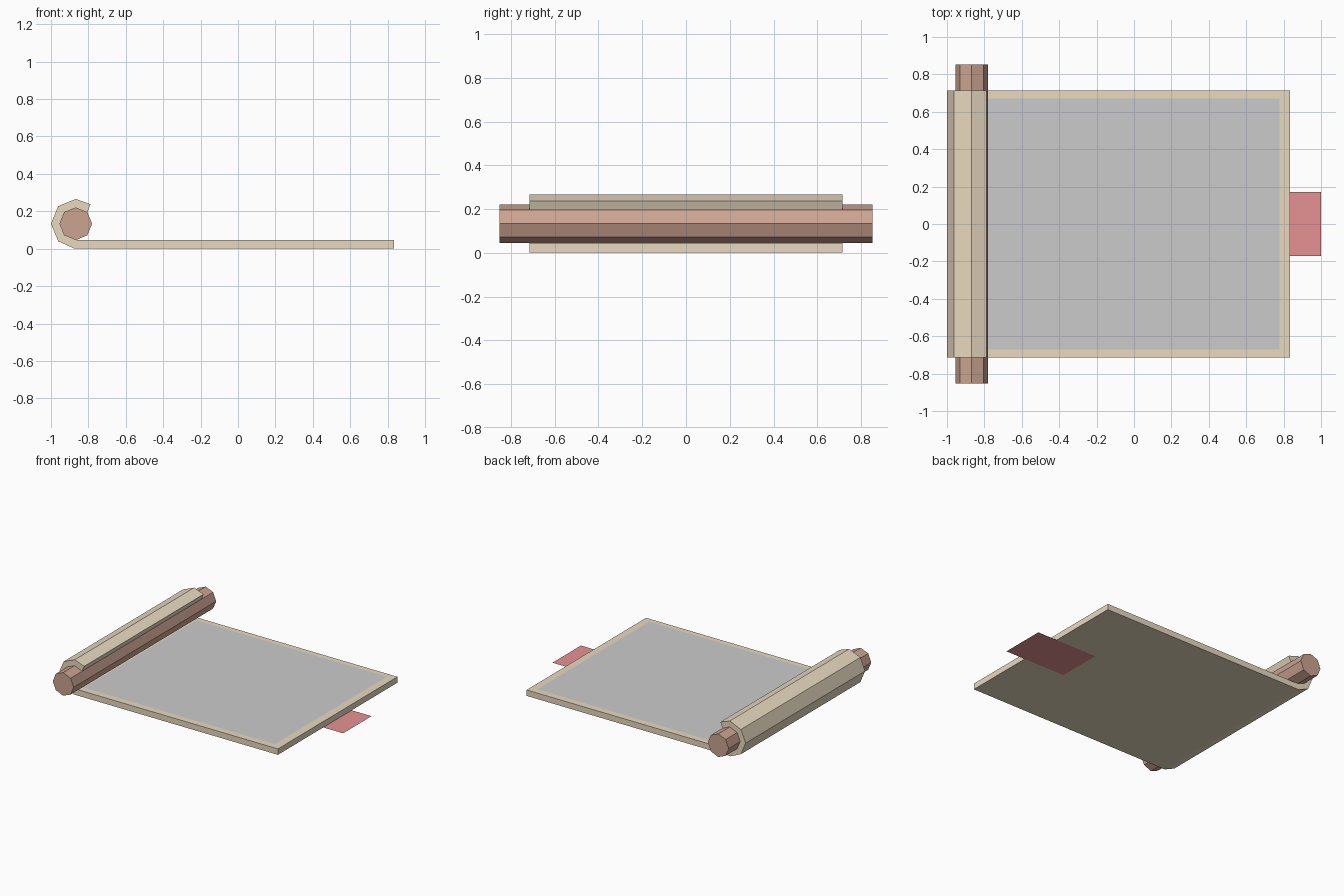
import bpy, bmesh
from math import sin, cos, pi

if "Cube" in bpy.data.objects:
    bpy.data.objects.remove(bpy.data.objects["Cube"])

CX, CZ = -0.8675, 0.1335      # roller axis
R_IN, R_OUT = 0.0875, 0.1325  # inner and outer radius of the curl


def material(name, rgb):
    m = bpy.data.materials.new(name)
    m.diffuse_color = (*rgb, 1)
    m.use_nodes = True
    m.node_tree.nodes["Principled BSDF"].inputs["Base Color"].default_value = m.diffuse_color
    return m


tan = material("parchment_tan", (0.81, 0.70, 0.53))
brown = material("wood_brown", (0.60, 0.37, 0.28))
red = material("ribbon_red", (0.79, 0.29, 0.29))


def add_object(name, bm, mat=None):
    me = bpy.data.meshes.new(name)
    bm.to_mesh(me)
    bm.free()
    ob = bpy.data.objects.new(name, me)
    bpy.context.collection.objects.link(ob)
    if mat:
        me.materials.append(mat)
    return ob


def extrude_profile(name, profile, half_y, mat):
    """Solid prism from an xz outline, centred on y = 0."""
    bm = bmesh.new()
    face = bm.faces.new([bm.verts.new((x, -half_y, z)) for x, z in profile])
    new = bmesh.ops.extrude_face_region(bm, geom=[face])["geom"]
    verts = [g for g in new if isinstance(g, bmesh.types.BMVert)]
    bmesh.ops.translate(bm, verts=verts, vec=(0, 2 * half_y, 0))
    bmesh.ops.recalc_face_normals(bm, faces=bm.faces[:])
    return add_object(name, bm, mat)


def flat_sheet(name, x0, x1, half_y, z, mat=None):
    bm = bmesh.new()
    bm.faces.new([bm.verts.new(p) for p in ((x0, -half_y, z), (x1, -half_y, z),
                                            (x1, half_y, z), (x0, half_y, z))])
    return add_object(name, bm, mat)


def ring(radius, steps):
    return [(CX + radius * cos(i * pi / 4), CZ + radius * sin(i * pi / 4)) for i in steps]


# Wooden roller with eight sides
extrude_profile("roller", ring(R_IN, range(8)), 0.853, brown)

# Parchment: flat sheet curling around the roller, open at the upper right
inner = ring(R_IN, range(1, 7))
outer = ring(R_OUT, range(2, 6))
end = (inner[0][0] + 0.017, inner[0][1] + 0.042)
flat = [(-0.876, 0.001), (0.835, 0.001), (0.835, 0.046)]
extrude_profile("parchment", [end] + outer + flat + inner[::-1], 0.715, tan)

# Writing panel on top of the parchment
flat_sheet("writing_panel", -0.82, 0.778, 0.67, 0.049)

# Ribbon tag underneath, sticking out at the free end
flat_sheet("ribbon_tag", 0.49, 1.0, 0.17, 0.0, red)
